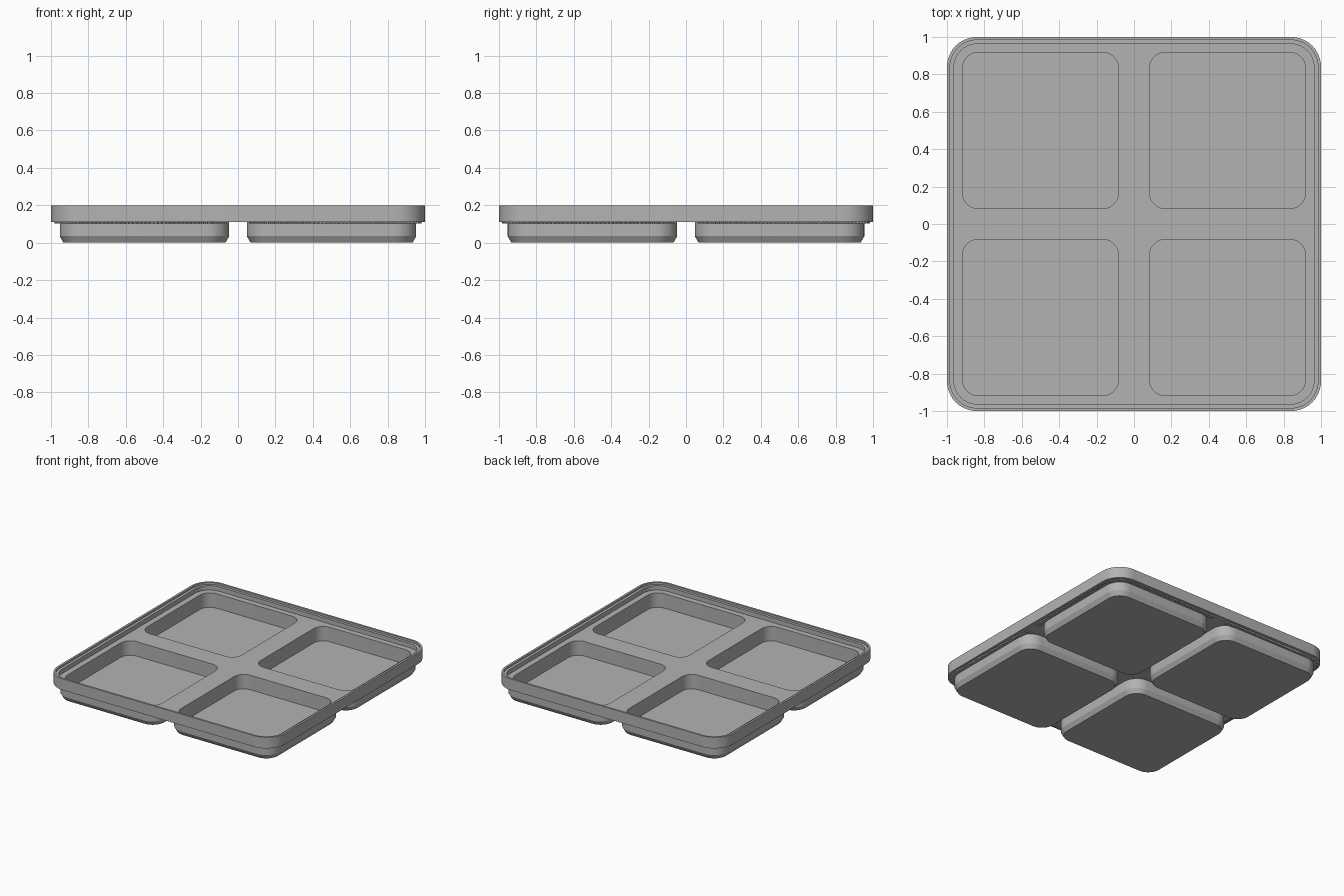
import bpy, bmesh, math
from mathutils import Vector

cube = bpy.data.objects.get("Cube")
if cube:
    bpy.data.objects.remove(cube, do_unlink=True)

grey = bpy.data.materials.new("light_grey")
grey.use_nodes = True
grey.diffuse_color = (0.45, 0.45, 0.45, 1)
grey.node_tree.nodes["Principled BSDF"].inputs["Base Color"].default_value = (0.45, 0.45, 0.45, 1)

DECK_TOP, DECK_BOTTOM, FLOOR, TOP = 0.15, 0.112, 0.035, 0.2
WELLS = [(sx * 0.5, sy * 0.5) for sx in (-1, 1) for sy in (-1, 1)]


def ring(bm, half, radius, z, centre=(0, 0), steps=10):
    """Rounded square loop of vertices."""
    verts = []
    for q in range(4):
        start = q * math.pi / 2
        cx = (half - radius) * (1 if q in (0, 3) else -1)
        cy = (half - radius) * (1 if q < 2 else -1)
        for i in range(steps + 1):
            a = start + math.pi / 2 * i / steps
            verts.append(bm.verts.new((centre[0] + cx + radius * math.cos(a),
                                       centre[1] + cy + radius * math.sin(a), z)))
    return verts


def edges_of(bm, loop):
    return [bm.edges.get((a, b)) or bm.edges.new((a, b))
            for a, b in zip(loop, loop[1:] + loop[:1])]


def loft(bm, rings):
    for lo, hi in zip(rings, rings[1:]):
        n = len(lo)
        for i in range(n):
            j = (i + 1) % n
            bm.faces.new((lo[i], lo[j], hi[j], hi[i]))


def finish(bm, name):
    bmesh.ops.recalc_face_normals(bm, faces=bm.faces)
    mesh = bpy.data.meshes.new(name)
    bm.to_mesh(mesh)
    bm.free()
    mesh.materials.append(grey)
    obj = bpy.data.objects.new(name, mesh)
    bpy.context.collection.objects.link(obj)
    bpy.ops.object.select_all(action="DESELECT")
    obj.select_set(True)
    bpy.context.view_layer.objects.active = obj
    bpy.ops.object.shade_smooth_by_angle(angle=math.radians(25))
    return obj


# Tray: stepped rim, deck and four hollow wells in one shell
bm = bmesh.new()
rim = [ring(bm, h, r, z) for h, r, z in (
    (1.0, 0.16, DECK_BOTTOM), (1.0, 0.16, TOP), (0.984, 0.145, TOP),
    (0.984, 0.145, 0.185), (0.963, 0.125, 0.185), (0.963, 0.125, DECK_TOP))]
loft(bm, rim)
top_edges, under_edges = edges_of(bm, rim[-1]), edges_of(bm, rim[0])
for c in WELLS:
    inside = [ring(bm, 0.417, 0.085, z, c) for z in (DECK_TOP, FLOOR)]
    outside = [ring(bm, h, r, z, c) for h, r, z in (
        (0.453, 0.12, DECK_BOTTOM), (0.453, 0.12, FLOOR), (0.433, 0.10, 0))]
    for rings in (inside, outside):
        loft(bm, rings)
        bm.faces.new(rings[-1])
    top_edges += edges_of(bm, inside[0])
    under_edges += edges_of(bm, outside[0])
for edges, up in ((top_edges, 1), (under_edges, -1)):
    bmesh.ops.triangle_fill(bm, edges=edges, use_beauty=True, normal=Vector((0, 0, up)))
finish(bm, "tray_body")


# Fine toothed collar under the rim, open at the gaps between wells
def collar_point(s, half, radius):
    """Point on one corner path, s runs 0 to 1 from gap to gap."""
    straight, arc = half - radius - 0.06, radius * math.pi / 2
    d = s * (2 * straight + arc)
    if d < straight:
        return half, 0.06 + d
    if d > straight + arc:
        return half - radius - (d - straight - arc), half
    a = (d - straight) / radius
    return half - radius + radius * math.cos(a), half - radius + radius * math.sin(a)


bm = bmesh.new()
count = 320
for sx, sy in ((1, 1), (-1, 1), (-1, -1), (1, -1)):
    rows = []
    for i in range(count + 1):
        half = 0.982 if i % 4 < 2 else 0.968
        outer = collar_point(i / count, half, half - 0.84)
        inner = collar_point(i / count, 0.945, 0.105)
        rows.append([bm.verts.new((x * sx, y * sy, z)) for (x, y), z in (
            (outer, 0.103), (outer, 0.114), (inner, 0.114), (inner, 0.103))])
    for a, b in zip(rows, rows[1:]):
        for k in range(4):
            m = (k + 1) % 4
            bm.faces.new((a[k], a[m], b[m], b[k]))
    bm.faces.new(rows[0])
    bm.faces.new(rows[-1])
finish(bm, "toothed_collar")
